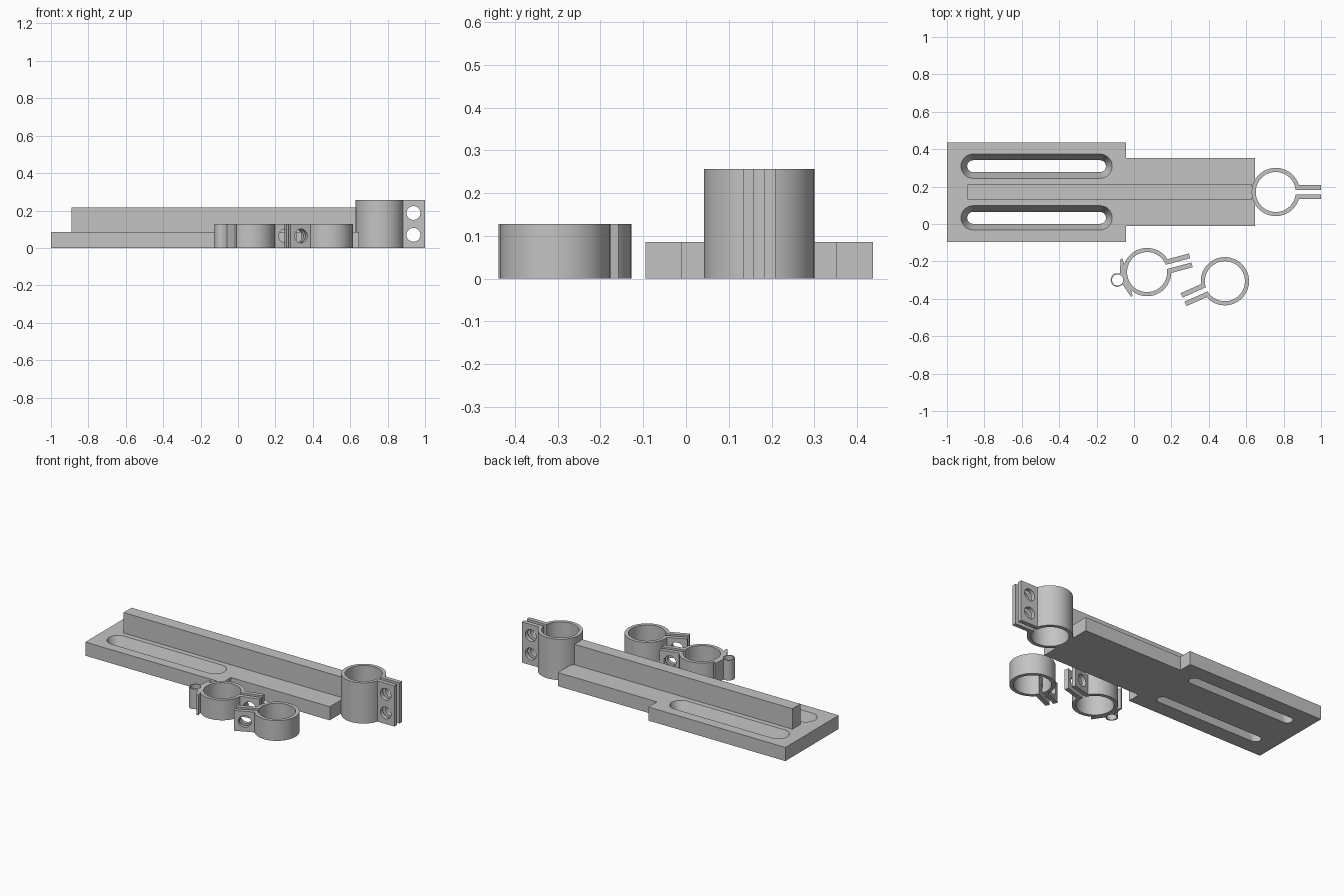
import bpy, bmesh, math
from mathutils import Matrix, Vector

if "Cube" in bpy.data.objects:
    bpy.data.objects.remove(bpy.data.objects["Cube"])

grey = bpy.data.materials.new("plain grey")
grey.diffuse_color = (0.55, 0.55, 0.55, 1)
grey.use_nodes = True
grey.node_tree.nodes["Principled BSDF"].inputs["Base Color"].default_value = grey.diffuse_color


def prism(name, layers, matrix=Matrix()):
    """Closed solid from matching outlines given as (z, points), low to high."""
    bm = bmesh.new()
    rings = [[bm.verts.new((x, y, z)) for x, y in pts] for z, pts in layers]
    n = len(rings[0])
    for low, high in zip(rings, rings[1:]):
        for i in range(n):
            j = (i + 1) % n
            bm.faces.new((low[i], low[j], high[j], high[i]))
    bm.faces.new(rings[0][::-1])
    bm.faces.new(rings[-1])
    bmesh.ops.recalc_face_normals(bm, faces=bm.faces)
    bm.transform(matrix)
    mesh = bpy.data.meshes.new(name)
    bm.to_mesh(mesh)
    bm.free()
    mesh.materials.append(grey)
    obj = bpy.data.objects.new(name, mesh)
    bpy.context.collection.objects.link(obj)
    return obj


def activate(obj):
    bpy.ops.object.select_all(action='DESELECT')
    obj.select_set(True)
    bpy.context.view_layer.objects.active = obj


def cut(obj, cutter):
    mod = obj.modifiers.new("cut", 'BOOLEAN')
    mod.operation, mod.solver, mod.object = 'DIFFERENCE', 'EXACT', cutter
    activate(obj)
    bpy.ops.object.modifier_apply(modifier=mod.name)
    bpy.data.objects.remove(cutter)


def smooth(obj):
    activate(obj)
    bpy.ops.object.shade_smooth_by_angle(angle=math.radians(30))


def arc(cx, cy, r, a0, a1, n):
    return [(cx + r * math.cos(a0 + (a1 - a0) * i / n),
             cy + r * math.sin(a0 + (a1 - a0) * i / n)) for i in range(n + 1)]


def circle(cx, cy, r, n=40):
    return arc(cx, cy, r, 0, math.tau, n)[:-1]


def stadium(x0, x1, cy, r):
    h = math.pi / 2
    return arc(x1 - r, cy, r, -h, h, 16) + arc(x0 + r, cy, r, h, 3 * h, 16)


MID = 0.171           # centre line of the base
THICK = 0.086         # base thickness

# Stepped base plate with two countersunk slots
half = [(-1.0, 0.266), (-0.043, 0.266), (-0.043, 0.181), (0.648, 0.181)]
outline = [(x, MID - d) for x, d in half] + [(x, MID + d) for x, d in half[::-1]]
base = prism("base_plate", [(0, outline), (THICK, outline)])
for side in (-1, 1):
    y = MID + side * 0.138
    narrow = stadium(-0.892, -0.15, y, 0.032)
    wide = stadium(-0.925, -0.117, y, 0.065)
    cut(base, prism("slot_cutter", [(-0.05, narrow), (0.0, narrow),
                                    (THICK, wide), (THICK + 0.05, wide)]))
smooth(base)

# Raised rib along the base
rib = [(-0.891, MID - 0.04), (0.632, MID - 0.04), (0.632, MID + 0.04), (-0.891, MID + 0.04)]
prism("rib", [(THICK, rib), (0.215, rib)])


def clamp(name, x, y, angle, height, hole_heights):
    """Split ring with two parallel drilled tabs pointing along angle."""
    R, r, reach, t_out, t_in = 0.129, 0.107, 0.242, 0.038, 0.012
    a, b = math.asin(t_out / R), math.asin(t_in / r)
    pts = arc(0, 0, R, a, math.tau - a, 72)
    pts += [(reach, -t_out), (reach, -t_in)]
    pts += arc(0, 0, r, math.tau - b, b, 72)
    pts += [(reach, t_in), (reach, t_out)]
    place = Matrix.Translation((x, y, 0)) @ Matrix.Rotation(math.radians(angle), 4, 'Z')
    obj = prism(name, [(0, pts), (height, pts)], place)
    for z in hole_heights:
        turn = Matrix.Translation((0.18, 0, z)) @ Matrix.Rotation(math.pi / 2, 4, 'X')
        hole = circle(0, 0, 0.037)
        cut(obj, prism("hole_cutter", [(-0.06, hole), (0.06, hole)], place @ turn))
    smooth(obj)


# Tall clamp on the end of the base, and two loose short clamps
clamp("tall_clamp", 0.758, MID, 0, 0.257, (0.07, 0.187))
clamp("hinged_clamp", 0.07, -0.257, 15, 0.128, (0.064,))
clamp("plain_clamp", 0.486, -0.306, 204, 0.128, (0.064,))

# Lug with a pin hole on the back of one loose clamp
lug_pts = [(0.108, -0.104), (0.118, -0.104), (0.143, -0.031)]
lug_pts += arc(0.163, 0, 0.037, -math.radians(80), math.radians(80), 20)
lug_pts += [(0.143, 0.031), (0.118, 0.104), (0.108, 0.104)]
place = Matrix.Translation((0.07, -0.257, 0)) @ Matrix.Rotation(math.radians(195), 4, 'Z')
lug = prism("hinge_lug", [(0, lug_pts), (0.128, lug_pts)], place)
pin = circle(0.163, 0, 0.03, 32)
cut(lug, prism("pin_cutter", [(-0.05, pin), (0.2, pin)], place))
smooth(lug)
